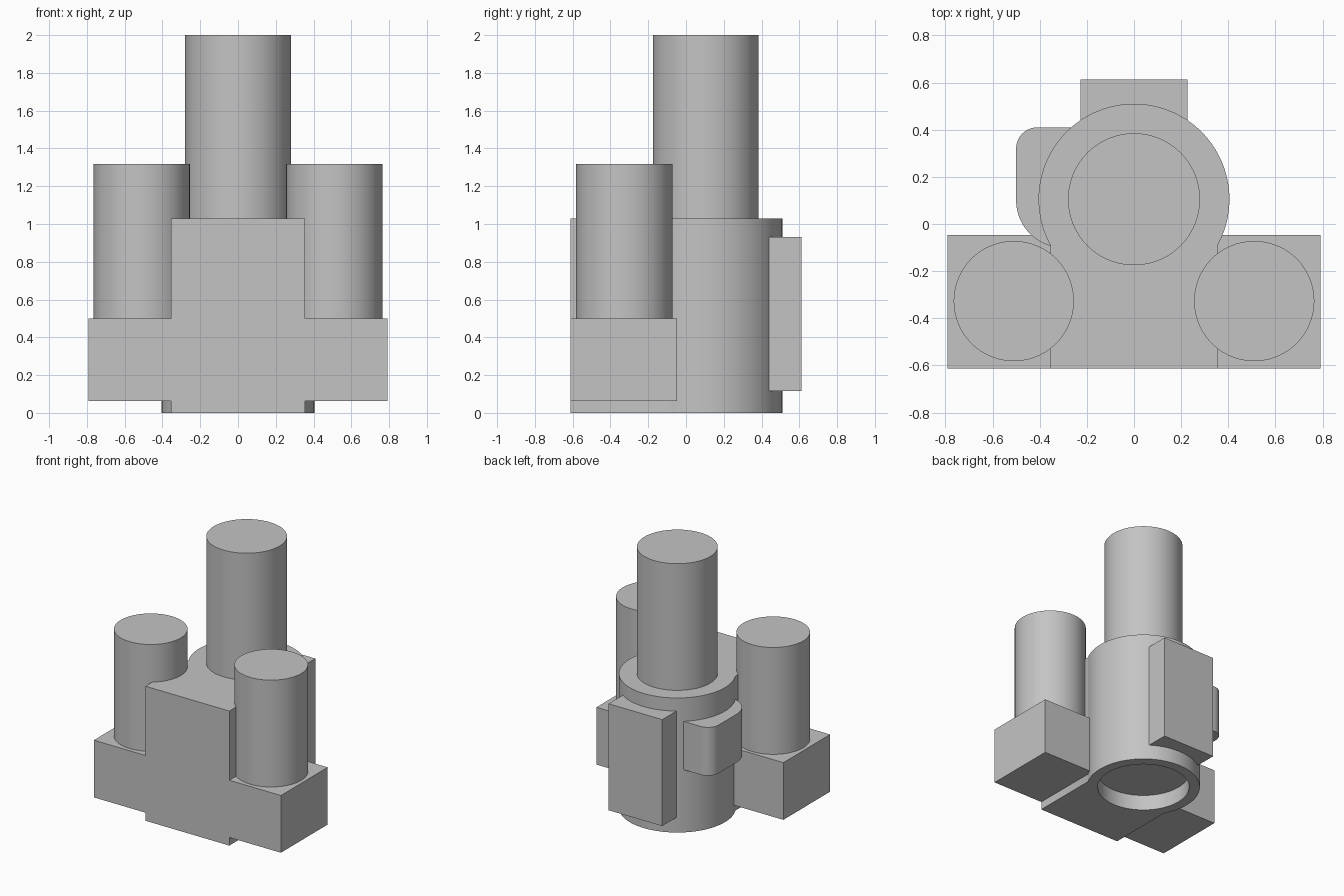
import bpy, bmesh
from math import sin, cos, radians, asin, degrees

if "Cube" in bpy.data.objects:
    bpy.data.objects.remove(bpy.data.objects["Cube"], do_unlink=True)

grey = bpy.data.materials.new("plain grey")
grey.use_nodes = True
colour = (0.55, 0.55, 0.55, 1)
grey.diffuse_color = colour
grey.node_tree.nodes["Principled BSDF"].inputs["Base Color"].default_value = colour


def arc(cx, cy, r, start, end, steps):
    """Points along an arc, angles in degrees."""
    angles = [radians(start + (end - start) * i / steps) for i in range(steps + 1)]
    return [(cx + r * cos(a), cy + r * sin(a)) for a in angles]


def prism(name, outline, bottom, top):
    """Extrude a flat outline between two heights."""
    bm = bmesh.new()
    face = bm.faces.new([bm.verts.new((x, y, bottom)) for x, y in outline])
    raised = bmesh.ops.extrude_face_region(bm, geom=[face])["geom"]
    verts = [v for v in raised if isinstance(v, bmesh.types.BMVert)]
    bmesh.ops.translate(bm, verts=verts, vec=(0, 0, top - bottom))
    bmesh.ops.recalc_face_normals(bm, faces=bm.faces)
    mesh = bpy.data.meshes.new(name)
    bm.to_mesh(mesh)
    bm.free()
    mesh.materials.append(grey)
    obj = bpy.data.objects.new(name, mesh)
    bpy.context.collection.objects.link(obj)
    return obj


def activate(obj):
    for other in bpy.context.selected_objects:
        other.select_set(False)
    obj.select_set(True)
    bpy.context.view_layer.objects.active = obj


def cylinder(name, x, y, r, bottom, top):
    return prism(name, arc(x, y, r, 0, 360, 96)[:-1], bottom, top)


def box(name, x0, x1, y0, y1, bottom, top):
    return prism(name, [(x0, y0), (x1, y0), (x1, y1), (x0, y1)], bottom, top)


AXIS_Y, BODY_R, HALF, FRONT = 0.105, 0.405, 0.355, -0.612

# Main body: round barrel merged with a square front block
join = degrees(asin((-0.09 - AXIS_Y) / BODY_R))
outline = [(-HALF, FRONT), (HALF, FRONT)]
outline += arc(0, AXIS_Y, BODY_R, join, 180 - join, 80)
body = prism("main_body", outline, 0, 1.03)

# Shallow round recess under the barrel
cutter = cylinder("recess_cutter", 0, AXIS_Y, 0.328, -0.1, 0.12)
cutter.hide_render = True
cut = body.modifiers.new("recess", "BOOLEAN")
cut.operation = "DIFFERENCE"
cut.solver = "EXACT"
cut.object = cutter
activate(body)
bpy.ops.object.modifier_apply(modifier=cut.name)
bpy.data.objects.remove(cutter, do_unlink=True)

parts = [body, cylinder("top_cylinder", 0, AXIS_Y, 0.28, 1.03, 2)]

# Side blocks, each carrying an upright cylinder
for side, s in (("left", 1), ("right", -1)):
    parts.append(box(side + "_side_block", s * HALF, s * 0.792, FRONT, -0.047, 0.062, 0.5))
    parts.append(cylinder(side + "_cylinder", s * 0.51, -0.327, 0.255, 0.5, 1.318))

# Rear plate
parts.append(box("rear_plate", -0.227, 0.227, 0.4, 0.612, 0.115, 0.93))

# Rounded boss on the right flank
boss = arc(-0.41, 0.32, 0.09, 90, 180, 16) + arc(-0.3, 0.1, 0.2, 180, 255, 20)
parts.append(prism("flank_boss", boss + [(-0.25, 0), (-0.2, 0.41)], 0.48, 0.85))

for part in parts:
    activate(part)
    bpy.ops.object.shade_smooth_by_angle(angle=radians(30))
